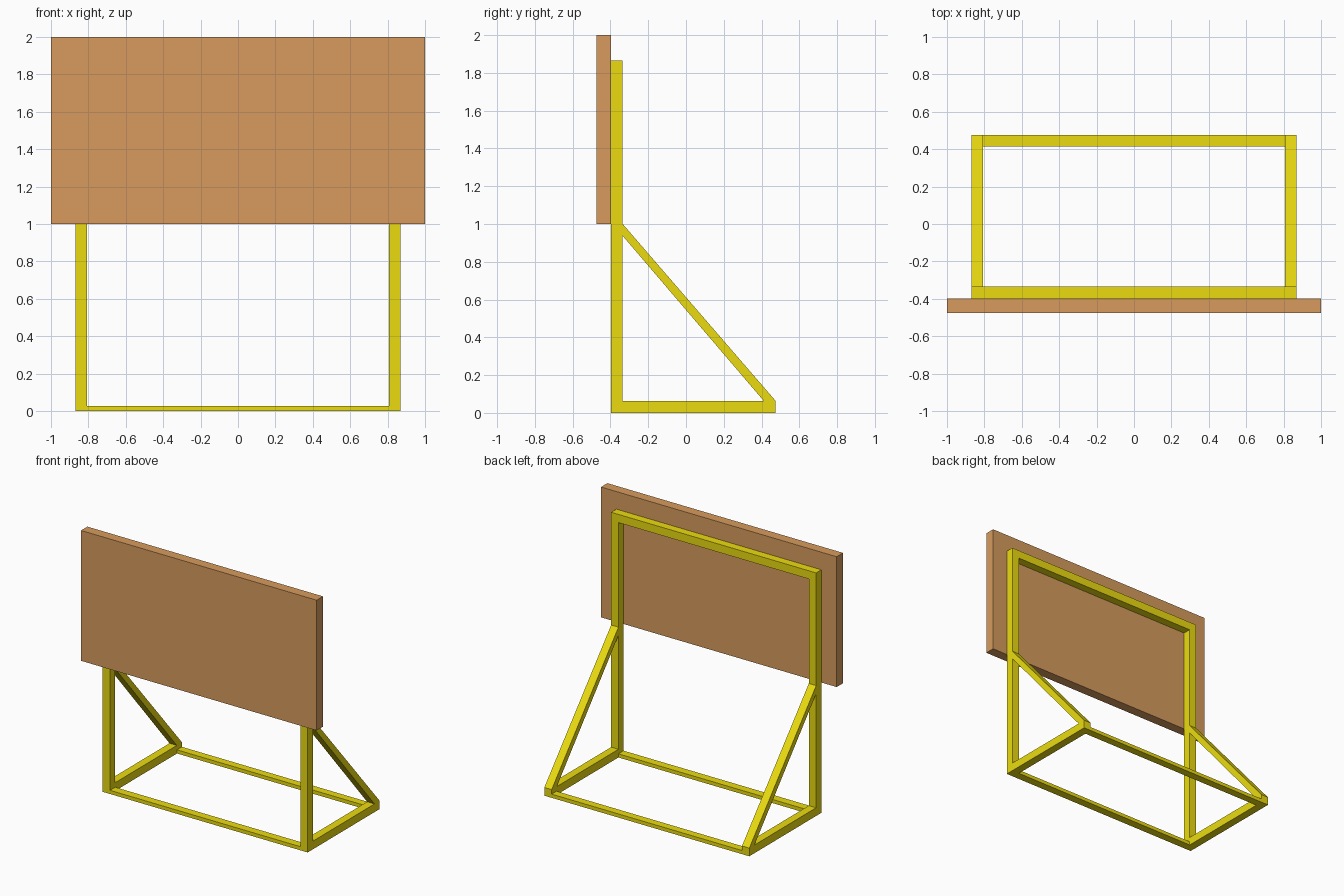
import bpy, bmesh

if "Cube" in bpy.data.objects:
    bpy.data.objects.remove(bpy.data.objects["Cube"])


def material(name, color):
    m = bpy.data.materials.new(name)
    m.diffuse_color = (*color, 1)
    m.use_nodes = True
    m.node_tree.nodes["Principled BSDF"].inputs["Base Color"].default_value = m.diffuse_color
    return m


YELLOW = material("yellow_paint", (0.83, 0.71, 0.005))
WOOD = material("board_wood", (0.68, 0.33, 0.11))


def prism(name, profile, x0, x1, mat, mirror=False):
    """Extrude a (y, z) profile from x0 to x1, optionally mirrored across x."""
    bm = bmesh.new()
    face = bm.faces.new([bm.verts.new((x0, y, z)) for y, z in profile])
    ext = bmesh.ops.extrude_face_region(bm, geom=[face])
    verts = [g for g in ext["geom"] if isinstance(g, bmesh.types.BMVert)]
    bmesh.ops.translate(bm, verts=verts, vec=(x1 - x0, 0, 0))
    bmesh.ops.recalc_face_normals(bm, faces=bm.faces)
    me = bpy.data.meshes.new(name)
    bm.to_mesh(me)
    bm.free()
    me.materials.append(mat)
    ob = bpy.data.objects.new(name, me)
    bpy.context.collection.objects.link(ob)
    if mirror:
        ob.modifiers.new("mirror", "MIRROR").use_axis[0] = True
    return ob


def rect(y0, y1, z0, z1):
    return [(y0, z0), (y1, z0), (y1, z1), (y0, z1)]


IN, OUT = 0.808, 0.87            # inner and outer x of the side frames
FRONT, POST, BACK = -0.398, -0.335, 0.475
RAIL = 0.063                     # height of the floor rails

# Board on the front
prism("board", rect(-0.475, FRONT, 1.0, 2.0), -1, 1, WOOD)

# Side frames: post, floor rail and diagonal brace
prism("post", rect(FRONT, POST, 0, 1.865), IN, OUT, YELLOW, True)
prism("floor_rail", rect(POST, BACK, 0, RAIL), IN, OUT, YELLOW, True)
prism("brace", [(POST, 1.0), (POST, 0.937), (0.412, RAIL), (BACK, RAIL)],
      IN, OUT, YELLOW, True)

# Cross bars joining the two sides
prism("top_bar", rect(FRONT, POST, 1.802, 1.865), -IN, IN, YELLOW)
prism("front_floor_bar", rect(FRONT, POST, 0, 0.028), -IN, IN, YELLOW)
prism("back_floor_bar", rect(0.415, BACK, 0, 0.028), -IN, IN, YELLOW)
